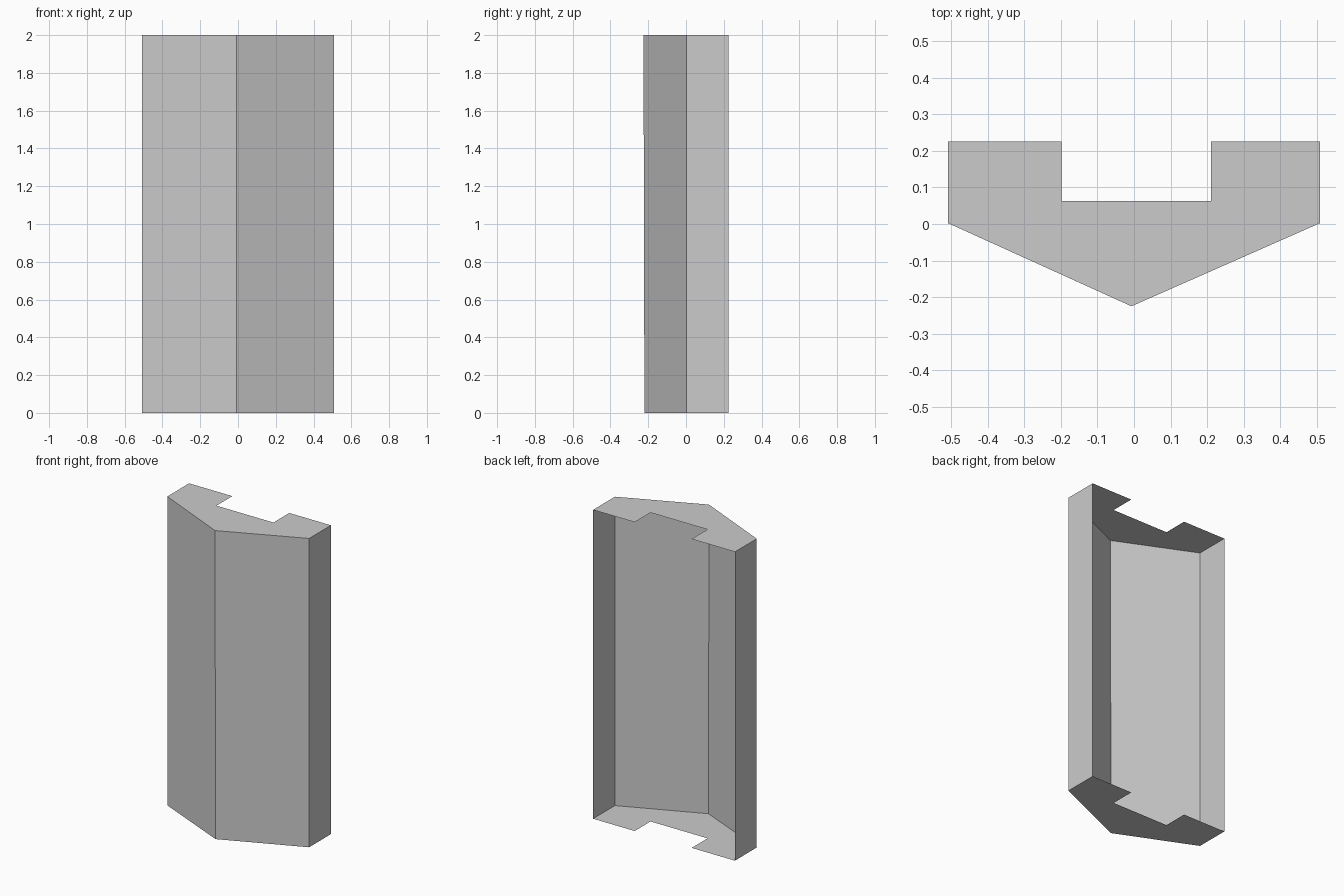
import bpy

if "Cube" in bpy.data.objects:
    bpy.data.objects.remove(bpy.data.objects["Cube"])

HEIGHT = 2.0
HALF_W, BACK_Y, SIDE_Y = 0.508, 0.225, 0.002
APEX_X = -0.007


def sheet(name, verts, faces):
    mesh = bpy.data.meshes.new(name)
    mesh.from_pydata(verts, [], faces)
    mesh.update()
    obj = bpy.data.objects.new(name, mesh)
    bpy.context.collection.objects.link(obj)
    return obj


def wall_line(apex_y):
    # open outline: left side, pointed front, right side
    return [(-HALF_W, BACK_Y), (-HALF_W, SIDE_Y), (APEX_X, apex_y),
            (HALF_W, SIDE_Y), (HALF_W, BACK_Y)]


# thin outer shell, open at the back, leaning very slightly forward
low, high = wall_line(-0.22), wall_line(-0.225)
n = len(low)
verts = [(x, y, 0) for x, y in low] + [(x, y, HEIGHT) for x, y in high]
sheet("outer_shell", verts, [(i, i + 1, n + i + 1, n + i) for i in range(n - 1)])

# notched end plates, each a rear U-shape joined to a front triangle
notch = [(0.21, BACK_Y), (0.21, 0.063), (-0.198, 0.063), (-0.198, BACK_Y)]
for name, line, z in (("bottom_plate", low, 0), ("top_plate", high, HEIGHT)):
    verts = [(x, y, z) for x, y in line + notch]
    faces = [(1, 2, 3), (0, 1, 7, 8), (1, 3, 6, 7), (3, 4, 5, 6)]
    if z == 0:
        faces = [f[::-1] for f in faces]
    sheet(name, verts, faces)
